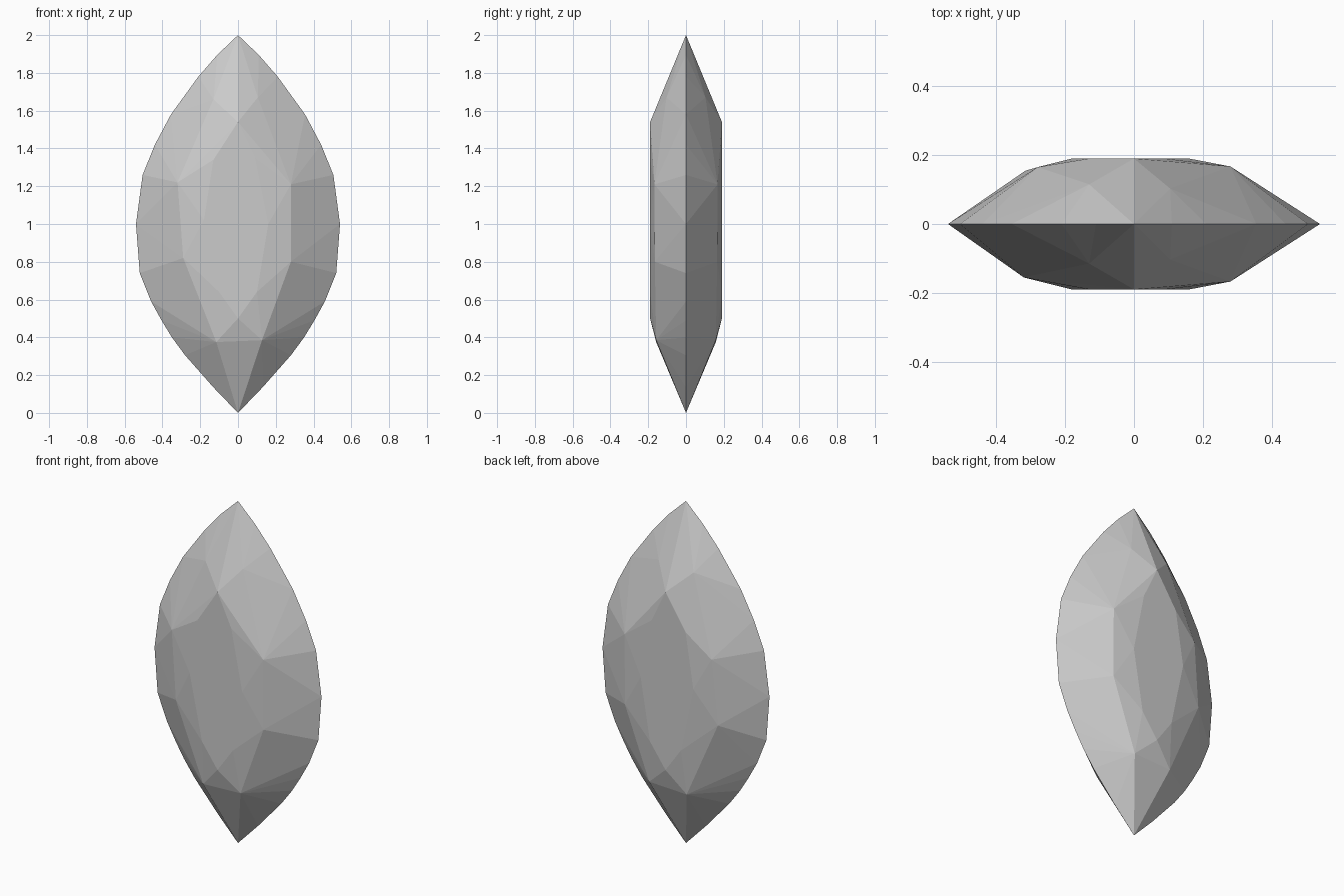
import bpy, bmesh

if "Cube" in bpy.data.objects:
    bpy.data.objects.remove(bpy.data.objects["Cube"])

# Rim outline (right half, x/z), mirrored to the left
RIM = [(0.11, 1.895), (0.21, 1.78), (0.355, 1.58), (0.44, 1.42), (0.505, 1.26),
       (0.54, 1.0), (0.52, 0.74), (0.46, 0.59), (0.405, 0.49), (0.35, 0.40),
       (0.28, 0.305), (0.13, 0.135)]

# Flat table facet (x/z), shared by both faces
DEPTH = 0.19
TABLE = [(0, 1.54), (0.09, 1.35), (0.16, 1.0), (0.10, 0.64), (0, 0.5),
         (-0.10, 0.64), (-0.18, 1.02), (-0.13, 1.34)]

# Facet corners between table and rim (x, depth, z)
KITES = [(-0.13, 0.115, 1.66), (0.105, 0.103, 1.67),
         (-0.115, 0.158, 0.375), (0.127, 0.158, 0.385)]
FRONT_SHOULDERS = [(-0.32, 0.155, 1.22), (0.28, 0.167, 1.21),
                   (-0.29, 0.16, 0.82), (0.28, 0.165, 0.80)]
BACK_SHOULDERS = [(-0.28, 0.165, 1.21), (0.28, 0.167, 1.21),
                  (-0.315, 0.155, 0.83), (0.28, 0.165, 0.80)]

points = [(0, 0, 2), (0, 0, 0)]
points += [(s * x, 0, z) for x, z in RIM for s in (-1, 1)]
for side, shoulders in ((-1, FRONT_SHOULDERS), (1, BACK_SHOULDERS)):
    points += [(x, side * DEPTH, z) for x, z in TABLE]
    points += [(x, side * d, z) for x, d, z in KITES + shoulders]

# Cut gem: faceted hull of the corners
bm = bmesh.new()
for p in points:
    bm.verts.new(p)
hull = bmesh.ops.convex_hull(bm, input=bm.verts[:])
bmesh.ops.delete(bm, geom=[v for v in bm.verts if not v.link_faces], context='VERTS')
bmesh.ops.dissolve_limit(bm, angle_limit=0.01, verts=bm.verts[:], edges=bm.edges[:])
bmesh.ops.recalc_face_normals(bm, faces=bm.faces[:])
mesh = bpy.data.meshes.new("gem")
bm.to_mesh(mesh)
bm.free()
gem = bpy.data.objects.new("gem", mesh)
bpy.context.collection.objects.link(gem)
